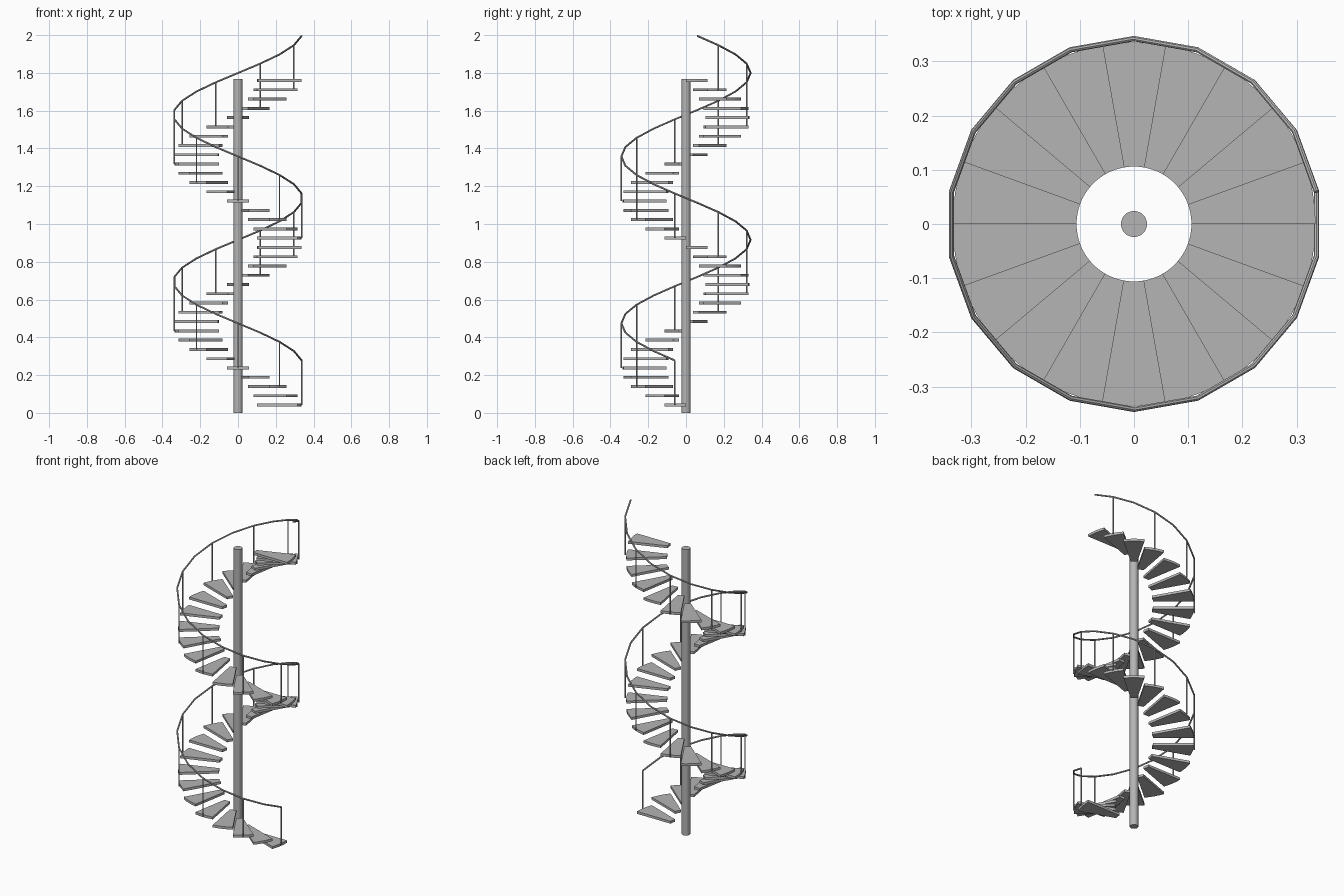
import bpy, bmesh
from math import cos, sin, radians
from mathutils import Vector

cube = bpy.data.objects.get("Cube")
if cube:
    bpy.data.objects.remove(cube)

STEPS = 36
TURN = radians(20)
POLE_TOP = 1.767
RISE = POLE_TOP / STEPS
INNER, OUTER, RAIL = 0.106, 0.335, 0.342
THICK = 0.015
RAIL_HEIGHT = 2.0 - POLE_TOP - 0.004

grey = bpy.data.materials.new("grey metal")
grey.use_nodes = True
colour = (0.46, 0.46, 0.46, 1)
grey.diffuse_color = colour
grey.node_tree.nodes["Principled BSDF"].inputs["Base Color"].default_value = colour


def polar(r, a, z):
    return Vector((r * cos(a), r * sin(a), z))


def make_object(name, bm, smooth=True):
    bmesh.ops.recalc_face_normals(bm, faces=bm.faces)
    mesh = bpy.data.meshes.new(name)
    bm.to_mesh(mesh)
    bm.free()
    mesh.materials.append(grey)
    obj = bpy.data.objects.new(name, mesh)
    bpy.context.collection.objects.link(obj)
    if smooth:
        bpy.ops.object.select_all(action="DESELECT")
        obj.select_set(True)
        bpy.context.view_layer.objects.active = obj
        bpy.ops.object.shade_smooth_by_angle(angle=radians(35))
    return obj


def add_rod(bm, base, height, radius, sides):
    made = bmesh.ops.create_cone(bm, cap_ends=True, segments=sides, radius1=radius,
                                 radius2=radius, depth=height)
    bmesh.ops.translate(bm, verts=made["verts"], vec=base + Vector((0, 0, height / 2)))


def add_tread(bm, start, top):
    # Wedge between two arcs, extruded down to the tread thickness
    arc = [start - TURN * k / 4 for k in range(5)]
    outline = [polar(INNER, a, top) for a in arc] + [polar(OUTER, a, top) for a in reversed(arc)]
    upper = [bm.verts.new(p) for p in outline]
    lower = [bm.verts.new(p - Vector((0, 0, THICK))) for p in outline]
    bm.faces.new(upper)
    bm.faces.new(lower[::-1])
    for i in range(len(upper)):
        j = (i + 1) % len(upper)
        bm.faces.new((upper[i], lower[i], lower[j], upper[j]))


# Central pole
bm = bmesh.new()
add_rod(bm, Vector((0, 0, 0)), POLE_TOP, 0.024, 32)
make_object("central_pole", bm)

# Treads winding clockwise as they climb
bm = bmesh.new()
for i in range(STEPS):
    add_tread(bm, -TURN * i, RISE * (i + 1))
make_object("treads", bm)

# Posts on every second tread
bm = bmesh.new()
for i in range(0, STEPS, 2):
    add_rod(bm, polar(RAIL, -TURN * (i + 0.5), RISE * (i + 1) - THICK / 2),
            RAIL_HEIGHT + THICK / 2, 0.004, 10)
make_object("posts", bm)

# Handrail with one straight piece per tread
curve = bpy.data.curves.new("handrail", "CURVE")
curve.dimensions = "3D"
curve.bevel_depth = 0.005
curve.bevel_resolution = 2
curve.use_fill_caps = True
spline = curve.splines.new("POLY")
spline.points.add(STEPS - 1)
for i, point in enumerate(spline.points):
    point.co = (*polar(RAIL, -TURN * (i + 0.5), RISE * (i + 1) + RAIL_HEIGHT), 1)
spline.use_smooth = False
curve.materials.append(grey)
handrail = bpy.data.objects.new("handrail", curve)
bpy.context.collection.objects.link(handrail)
